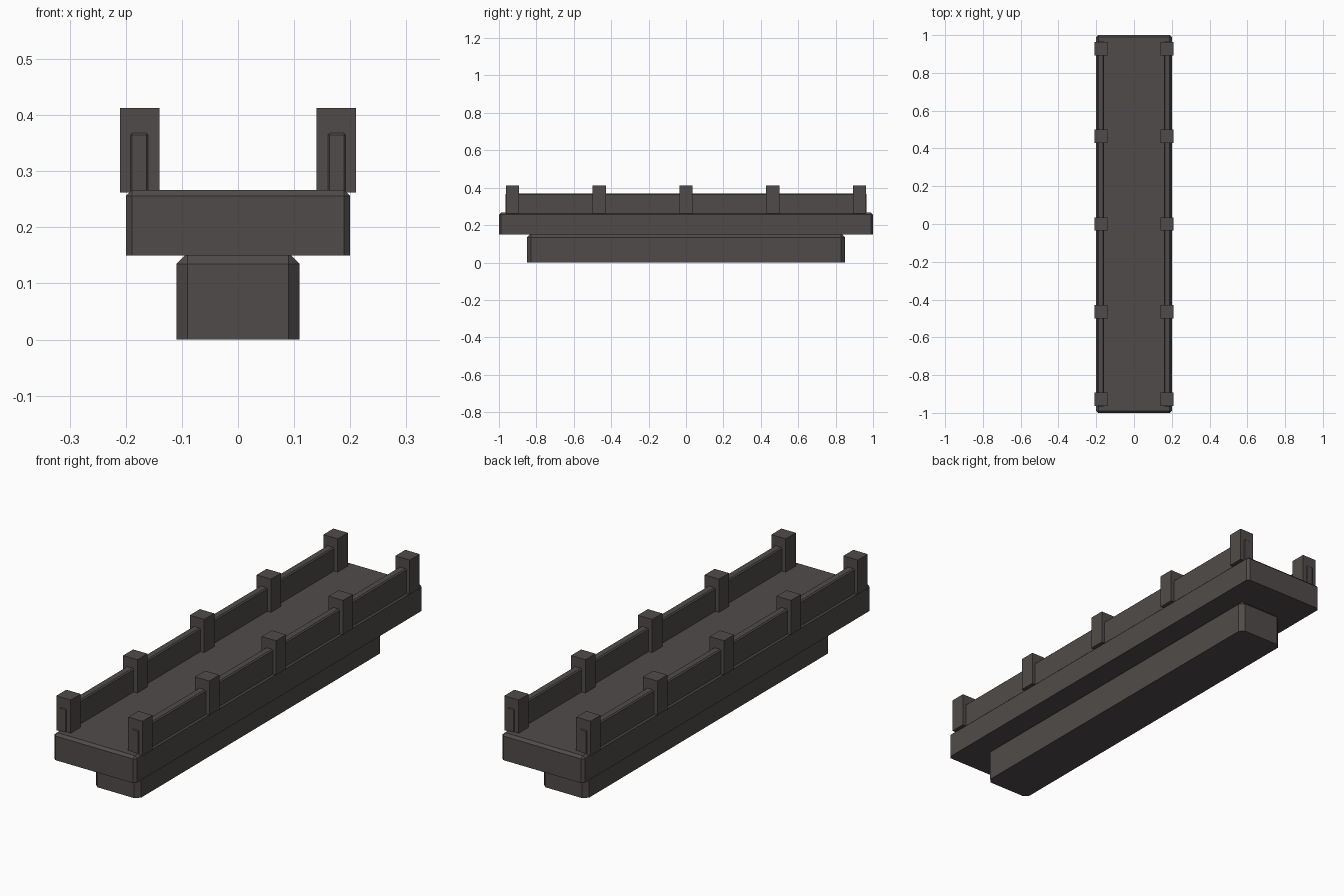
import bpy, bmesh

if "Cube" in bpy.data.objects:
    bpy.data.objects.remove(bpy.data.objects["Cube"])

stone = bpy.data.materials.new("dark_stone")
stone.diffuse_color = (0.08, 0.071, 0.068, 1)
stone.use_nodes = True
stone.node_tree.nodes["Principled BSDF"].inputs["Base Color"].default_value = stone.diffuse_color


def block(name, x, y, z, chamfer=0.0, keep_bottom=True):
    """Box from (min, max) ranges; chamfers every edge except the bottom rim."""
    bm = bmesh.new()
    bmesh.ops.create_cube(bm, size=1)
    for v in bm.verts:
        v.co = [r[0] if c < 0 else r[1] for c, r in zip(v.co, (x, y, z))]
    if chamfer:
        edges = [e for e in bm.edges
                 if not (keep_bottom and all(v.co.z == min(w.co.z for w in bm.verts) for v in e.verts))]
        bmesh.ops.bevel(bm, geom=edges, offset=chamfer, segments=1,
                        profile=0.5, affect='EDGES')
    bmesh.ops.recalc_face_normals(bm, faces=bm.faces)
    mesh = bpy.data.meshes.new(name)
    bm.to_mesh(mesh)
    bm.free()
    mesh.materials.append(stone)
    obj = bpy.data.objects.new(name, mesh)
    bpy.context.collection.objects.link(obj)
    return obj


# Plinth and overhanging deck
block("plinth", (-0.11, 0.11), (-0.85, 0.85), (0, 0.155), 0.02)
block("deck", (-0.2, 0.2), (-1, 1), (0.15, 0.267), 0.011)

# Railing on each side: one long wall with five posts
for side, label in ((-1, "left"), (1, "right")):
    cx = side * 0.176
    block(f"{label}_rail", (cx - 0.018, cx + 0.018), (-0.966, 0.966),
          (0.257, 0.37), 0.005)
    px = side * 0.175
    for i in range(5):
        py = (i - 2) * 0.464
        block(f"{label}_post_{i + 1}", (px - 0.035, px + 0.035),
              (py - 0.035, py + 0.035), (0.262, 0.413))
